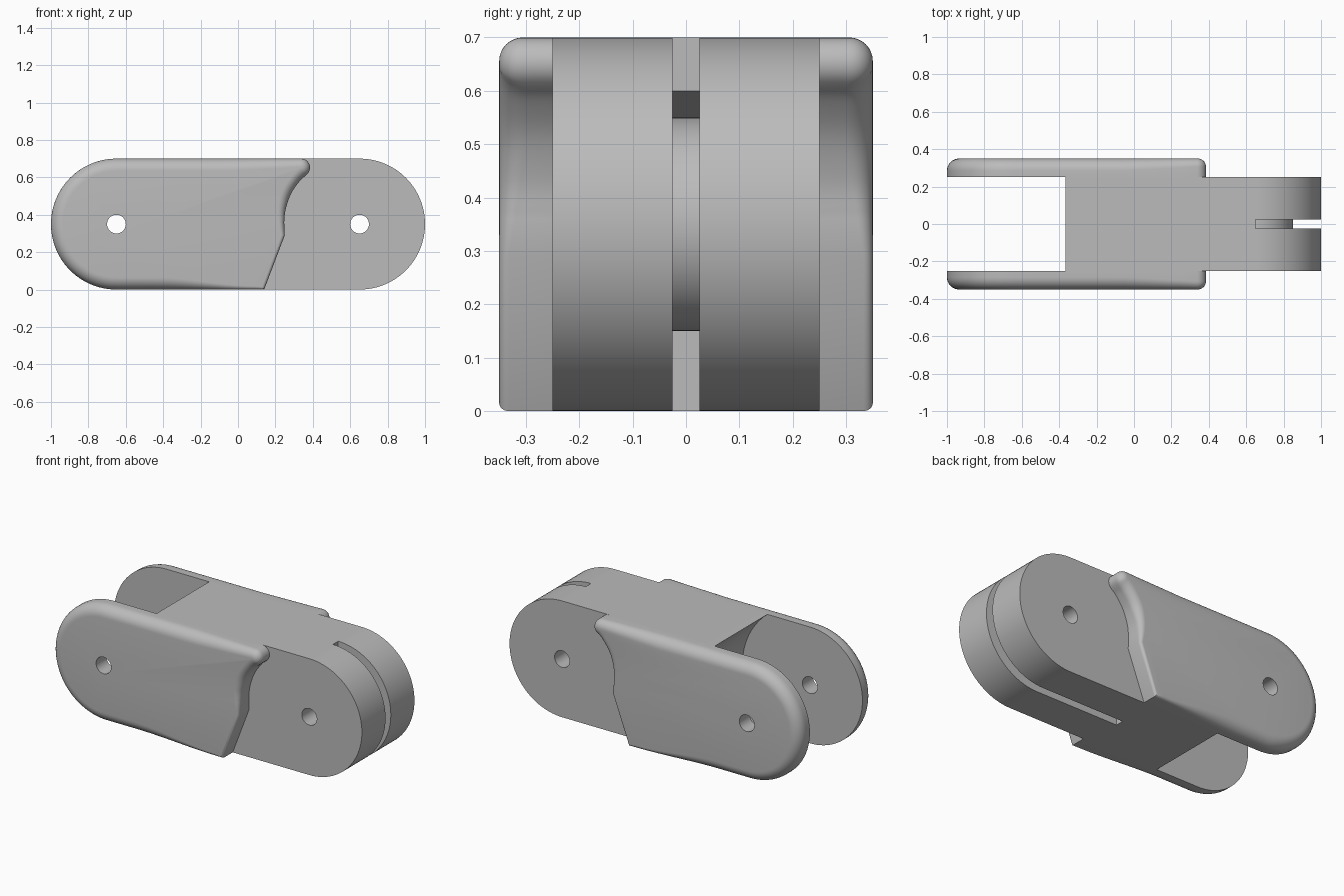
import bpy, bmesh
from math import sin, cos, pi, radians, asin
from mathutils import Vector

cube = bpy.data.objects.get("Cube")
if cube:
    bpy.data.objects.remove(cube)

R = 0.35        # end radius and half height
PIVOT = 0.65    # pin holes at x = -PIVOT and +PIVOT
BODY_Y = 0.25
PLATE_Y = 0.35

grey = bpy.data.materials.new("light grey")
grey.use_nodes = True
grey.diffuse_color = (0.5, 0.5, 0.5, 1)
grey.node_tree.nodes["Principled BSDF"].inputs["Base Color"].default_value = (0.5, 0.5, 0.5, 1)


def arc(cx, cz, r, start, end, n):
    """Points on an arc in the xz plane, angles in degrees."""
    angles = [radians(start + (end - start) * i / n) for i in range(n + 1)]
    return [(cx + r * cos(a), cz + r * sin(a)) for a in angles]


def skin(name, rings):
    """Closed solid through a list of equal rings of 3D points."""
    bm = bmesh.new()
    loops = [[bm.verts.new(p) for p in ring] for ring in rings]
    n = len(loops[0])
    for a, b in zip(loops, loops[1:]):
        for i in range(n):
            j = (i + 1) % n
            bm.faces.new((a[i], a[j], b[j], b[i]))
    bm.faces.new(loops[0])
    bm.faces.new(loops[-1])
    bmesh.ops.recalc_face_normals(bm, faces=bm.faces)
    mesh = bpy.data.meshes.new(name)
    bm.to_mesh(mesh)
    bm.free()
    mesh.materials.append(grey)
    ob = bpy.data.objects.new(name, mesh)
    bpy.context.collection.objects.link(ob)
    return ob


def extrude(name, profile, y0, y1):
    return skin(name, [[(x, y, z) for x, z in profile] for y in (y0, y1)])


def finish(ob, cutters):
    """Cut, then shade smooth with sharp edges kept."""
    bpy.ops.object.select_all(action='DESELECT')
    bpy.context.view_layer.objects.active = ob
    ob.select_set(True)
    for c in cutters:
        m = ob.modifiers.new("cut", 'BOOLEAN')
        m.operation = 'DIFFERENCE'
        m.solver = 'EXACT'
        m.object = c
        bpy.ops.object.modifier_apply(modifier=m.name)
        bpy.data.objects.remove(c)
    bpy.ops.object.shade_smooth_by_angle(angle=radians(28))


def pin_cutter(x):
    return extrude("pin_cutter", arc(x, R, 0.05, 0, 348.75, 31), -1, 1)


# Central body: round tongue on one end, hollow clearance arc on the other
hollow = math_angle = 180 / pi * asin(R / 0.45)
outline = arc(PIVOT, R, R, -90, 90, 48) + arc(-PIVOT, R, 0.45, hollow, -hollow, 28)
body = extrude("body", outline, -BODY_Y, BODY_Y)

# Cable groove around the tongue, running on below and into a short channel
groove = [(0.1, -0.1), (0.1, 0.15)] + arc(PIVOT, R, 0.2, -90, 90, 32)
groove += [(0.3, 0.45), (0.3, 0.5), (PIVOT, 0.6), (PIVOT, 0.8), (1.2, 0.8), (1.2, -0.1)]
finish(body, [extrude("groove_cutter", groove, -0.025, 0.025), pin_cutter(PIVOT)])


def spline(points, n):
    """Smooth curve through the points."""
    p = [Vector(q) for q in points]
    p = [2 * p[0] - p[1]] + p + [2 * p[-1] - p[-2]]
    out = []
    for a, b, c, d in zip(p, p[1:], p[2:], p[3:]):
        for i in range(n):
            t = i / n
            out.append(0.5 * (2 * b + (c - a) * t + (2 * a - 5 * b + 4 * c - d) * t * t
                              + (3 * b - a - 3 * c + d) * t ** 3))
    return [tuple(q) for q in out]


# Side plate outline, counter-clockwise, each point with its rounding width
edge = [(x, z, 0.065) for x, z in arc(-PIVOT, R, R, 90, 270, 48)]
for i in range(1, 17):
    x = -PIVOT + 0.79 * i / 16
    fade = min(1, max(0, (x + 0.45) / 0.55))
    edge.append((x, 0, 0.065 - 0.047 * fade * fade * (3 - 2 * fade)))
edge.append((0.25, 0.29, 0.018))
sweep = spline([(0.247, 0.36), (0.255, 0.43), (0.285, 0.515), (0.33, 0.58), (0.365, 0.612)], 5)
edge += [(x, z, 0.018 + 0.032 * min(1, (z - 0.29) / 0.2)) for x, z in sweep]
edge += [(x, z, 0.044) for x, z in arc(0.337, 0.652, 0.048, -48, 90, 12)]
edge += [(0.25 - 0.1 * i, 0.7, 0.05 + 0.005 * min(i, 3)) for i in range(9)]


def plate(name, side):
    pts = [Vector(e[:2]) for e in edge]
    inward = []
    for i, p in enumerate(pts):
        d0 = (p - pts[i - 1]).normalized()
        d1 = (pts[(i + 1) % len(pts)] - p).normalized()
        t = (d0 + d1).normalized()
        inward.append(Vector((-t.y, t.x)))
    rings = [[(p.x, side * BODY_Y, p.y) for p in pts]]
    for k in range(9):
        a = pi / 2 * k / 8
        ring = []
        for p, nrm, e in zip(pts, inward, edge):
            q = p + nrm * e[2] * (1 - cos(a))
            ring.append((q.x, side * (PLATE_Y - e[2] * (1 - sin(a))), q.y))
        rings.append(ring)
    finish(skin(name, rings), [pin_cutter(-PIVOT)])


plate("left_side_plate", 1)
plate("right_side_plate", -1)
